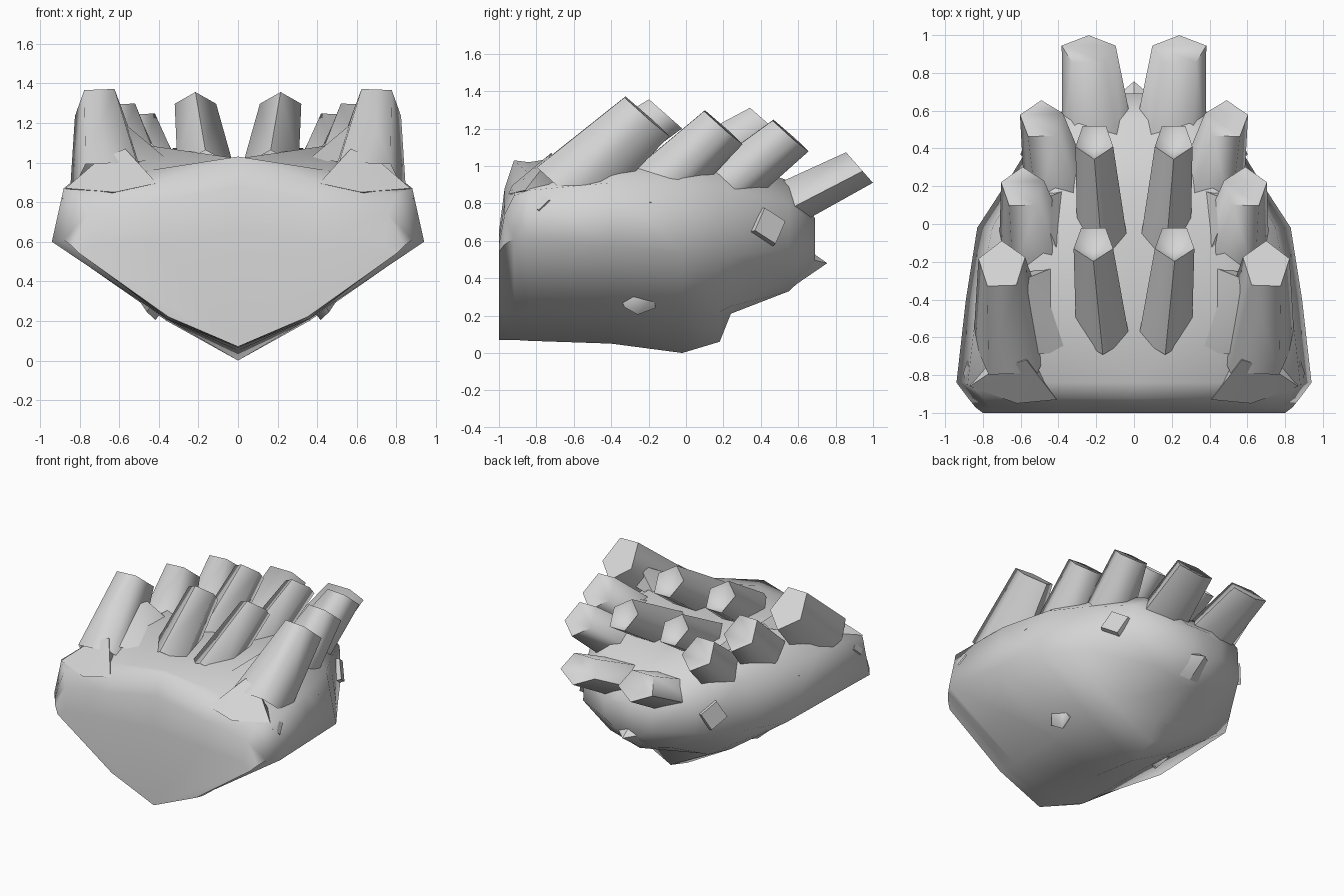
import bpy, bmesh, math
from mathutils import Vector

if "Cube" in bpy.data.objects:
    bpy.data.objects.remove(bpy.data.objects["Cube"])

stone = bpy.data.materials.new("pale_grey")
stone.diffuse_color = (0.66, 0.66, 0.66, 1)
stone.use_nodes = True
stone.node_tree.nodes["Principled BSDF"].inputs["Base Color"].default_value = stone.diffuse_color


def finish(name, bm, angle):
    """Turn a right-half mesh into a mirrored, shaded object."""
    bmesh.ops.recalc_face_normals(bm, faces=bm.faces[:])
    me = bpy.data.meshes.new(name)
    bm.to_mesh(me)
    bm.free()
    me.materials.append(stone)
    ob = bpy.data.objects.new(name, me)
    bpy.context.collection.objects.link(ob)
    mir = ob.modifiers.new("mirror", 'MIRROR')
    mir.use_clip = True
    mir.merge_threshold = 0.002
    bpy.ops.object.select_all(action='DESELECT')
    ob.select_set(True)
    bpy.context.view_layer.objects.active = ob
    bpy.ops.object.shade_smooth_by_angle(angle=math.radians(angle))
    return ob


def tube(name, cap, base, normal, rx, ry, fx=1.2, fy=1.2, flip=False, hollow=0.0, sides=5):
    """Faceted tube from a flared, sunken base to a flat or hollow cap."""
    bm = bmesh.new()
    n = Vector(normal).normalized()
    u = Vector((1, 0, 0))
    u = (u - n * u.dot(n)).normalized() if abs(n.x) < 0.9 else Vector((0, 1, 0))
    v = n.cross(u)
    start = math.pi / 2 if flip else -math.pi / 2
    if v.z < 0:
        v = -v

    def ring(c, sx, sy):
        out = []
        for k in range(sides):
            a = start + math.tau * k / sides
            out.append(bm.verts.new(Vector(c) + u * rx * sx * math.cos(a) + v * ry * sy * math.sin(a)))
        return out

    lo, hi = ring(base, fx, fy), ring(cap, 1, 1)
    for k in range(sides):
        j = (k + 1) % sides
        bm.faces.new((lo[k], lo[j], hi[j], hi[k]))
    if hollow:
        # Pitted tip
        pit = bm.verts.new(Vector(cap) - n * hollow - v * ry * 0.2)
        for k in range(sides):
            bm.faces.new((hi[k], hi[(k + 1) % sides], pit))
    else:
        bm.faces.new(hi)
    return finish(name, bm, 50 if sides == 4 else 76)


def hull(name, points, angle):
    """Convex lump around a few points."""
    bm = bmesh.new()
    for p in points:
        bm.verts.new(p)
    bmesh.ops.convex_hull(bm, input=bm.verts[:])
    return finish(name, bm, angle)


# Body: right-half sections from top centre, over the flank, to the keel
sections = [
    (-1.00, [(0, .65), (.42, .61), (.74, .58), (.80, .54), (.35, .22), (0, .07)]),
    (-0.97, [(0, .88), (.41, .80), (.76, .74), (.84, .58), (.355, .215), (0, .07)]),
    (-0.92, [(0, 1.03), (.41, .90), (.80, .84), (.88, .61), (.36, .21), (0, .07)]),
    (-0.84, [(0, 1.02), (.45, .96), (.88, .87), (.94, .60), (.36, .21), (0, .065)]),
    (-0.40, [(0, 1.00), (.48, 1.09), (.83, .91), (.89, .57), (.36, .21), (0, .05)]),
    (-0.02, [(0, .98), (.48, 1.08), (.75, .90), (.83, .53), (.36, .20), (0, .00)]),
    (0.18, [(0, .95), (.42, 1.05), (.64, .88), (.70, .52), (.31, .22), (0, .06)]),
    (0.24, [(0, .94), (.40, 1.03), (.61, .87), (.66, .52), (.30, .25), (0, .21)]),
    (0.55, [(0, .86), (.29, .92), (.46, .80), (.47, .56), (.25, .40), (0, .33)]),
    (0.69, [(0, .72), (.10, .72), (.20, .68), (.20, .56), (.10, .50), (0, .46)]),
]
bm = bmesh.new()
rows = [[bm.verts.new((x, y, z)) for x, z in pts] for y, pts in sections]
for a, b in zip(rows, rows[1:]):
    for k in range(len(a) - 1):
        bm.faces.new((a[k], a[k + 1], b[k + 1], b[k]))
bm.faces.new(rows[0])
bm.faces.new(rows[-1][::-1])
finish("body", bm, 70)

# Outer row of leaning tubes, front to back, bases flaring inward
up_back = (0.05, .66, .75)
tube("outer_tube_front", (.70, -.22, 1.275), (.64, -.66, .88), up_back, .13, .175, 1.7, 1.25)
tube("outer_tube_middle", (.59, .19, 1.215), (.52, -.16, .89), up_back, .12, .15, 1.7, 1.2)
tube("outer_tube_rear", (.49, .55, 1.17), (.40, .16, .86), up_back, .12, .14, 1.6, 1.2)
tube("tail_tube", (.24, .92, 1.0), (.18, .34, .71), (0, .75, .66), .15, .12, 1.4, 1.25)

# Webs joining the outer tubes to the back of the body
hull("front_web", [(.60, -.30, 1.22), (.35, -.68, 1.01), (.40, -.22, 1.04),
                   (.72, -.70, 1.0), (.68, -.28, 1.08)], 60)
hull("middle_web", [(.51, .12, 1.17), (.38, -.20, 1.04), (.36, .18, 1.02),
                    (.62, -.15, 1.0), (.58, .14, 1.06)], 60)

# Inner row with pitted tips
tube("inner_tube_front", (.215, -.10, 1.27), (.165, -.57, .955), (0, .66, .75), .11, .13, 1.35, 1.25, True, .1)
tube("inner_tube_rear", (.21, .44, 1.225), (.165, -.08, .92), (0, .66, .75), .105, .13, 1.35, 1.2, True, .1)

# Wedge-shaped front shoulders
hull("shoulder_wedge", [(.41, -.93, .895), (.57, -.72, 1.07), (.72, -.76, 1.0), (.87, -.86, .87),
                        (.62, -.95, .85), (.55, -.60, .85), (.80, -.70, .80)], 60)

# Nearly flush stubs along the flank, and one on the underside
tube("flank_stub_front", (.885, -.79, .82), (.80, -.74, .76), (.9, .1, .3), .06, .06, sides=4)
tube("flank_stub_middle", (.775, -.17, .86), (.71, -.20, .80), (.9, .2, .5), .07, .06, sides=4)
tube("flank_stub_rear", (.55, .45, .68), (.46, .40, .66), (.85, .5, .15), .10, .10, sides=4)
tube("underside_stub", (.46, -.24, .26), (.40, -.26, .36), (.75, .1, -.6), .07, .09, 1.3, 1.3)

# Small pointed spur at the rear
hull("rear_spur", [(0, .755, .48), (0, .67, .54), (.10, .67, .50), (.08, .58, .38), (0, .55, .34)], 30)
